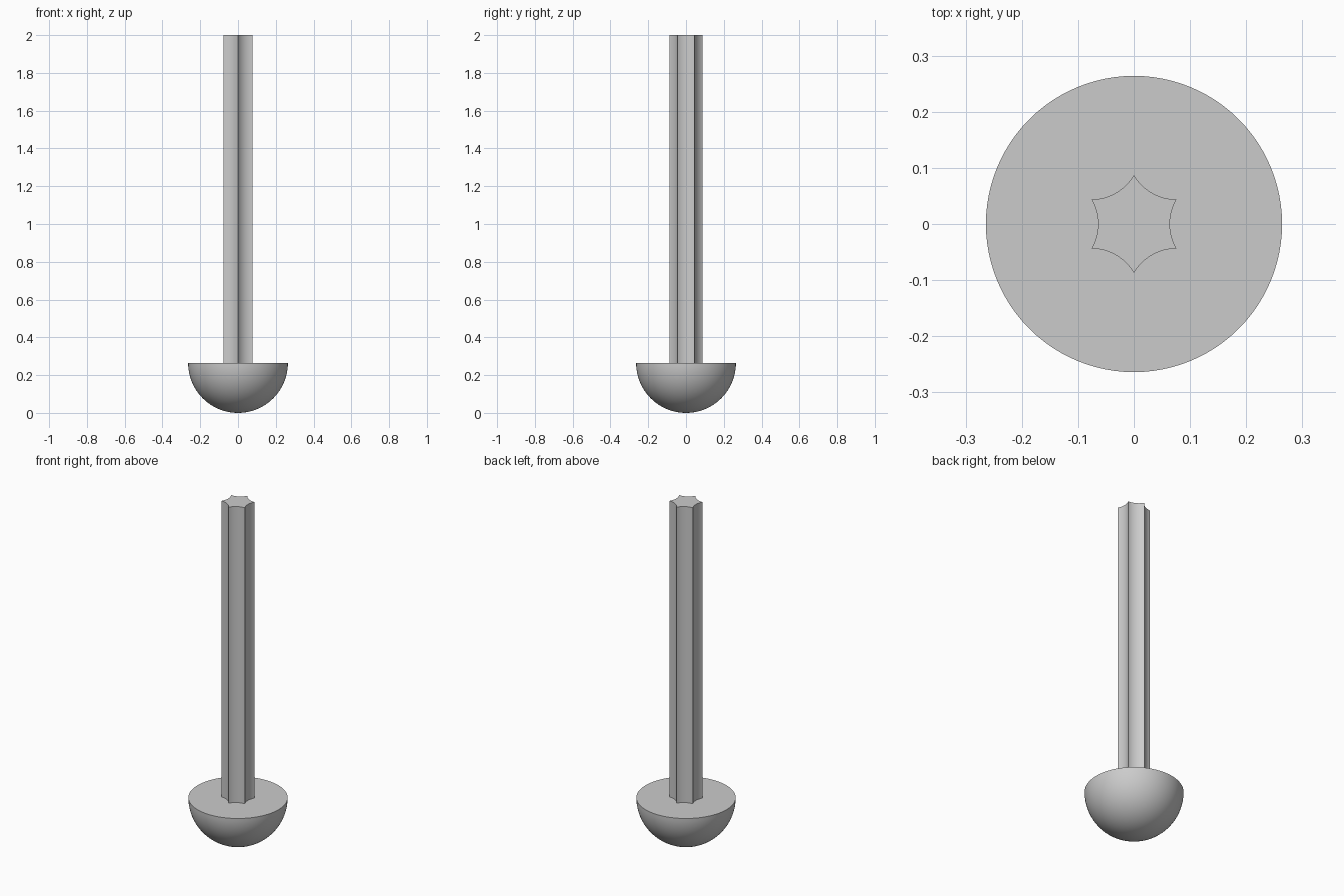
import bpy
import bmesh
from math import cos, sin, pi, radians, sqrt
from mathutils import Vector

cube = bpy.data.objects.get("Cube")
if cube:
    bpy.data.objects.remove(cube)

BASE_R = 0.264    # dome radius, also the height of its flat face
TIP_R = 0.0875    # distance from axis to shaft ridges
HEIGHT = 2.0

grey = bpy.data.materials.new("plain grey")
grey.use_nodes = True
COLOUR = (0.6, 0.6, 0.6, 1)
grey.diffuse_color = COLOUR
grey.node_tree.nodes["Principled BSDF"].inputs["Base Color"].default_value = COLOUR


def finish(bm, name):
    bmesh.ops.recalc_face_normals(bm, faces=bm.faces)
    mesh = bpy.data.meshes.new(name)
    bm.to_mesh(mesh)
    bm.free()
    obj = bpy.data.objects.new(name, mesh)
    bpy.context.collection.objects.link(obj)
    mesh.materials.append(grey)
    bpy.ops.object.select_all(action='DESELECT')
    obj.select_set(True)
    bpy.context.view_layer.objects.active = obj
    bpy.ops.object.shade_smooth_by_angle(angle=radians(30))
    return obj


# Domed base: lower half of a sphere, closed with a flat top
bm = bmesh.new()
bmesh.ops.create_uvsphere(bm, u_segments=96, v_segments=48, radius=BASE_R)
bmesh.ops.bisect_plane(bm, geom=bm.verts[:] + bm.edges[:] + bm.faces[:], dist=1e-5,
                       plane_co=(0, 0, 0), plane_no=(0, 0, 1), clear_outer=True)
rim = [e for e in bm.edges if e.is_boundary]
bmesh.ops.contextual_create(bm, geom=rim)
bmesh.ops.translate(bm, verts=bm.verts, vec=(0, 0, BASE_R))
finish(bm, "domed_base")

# Fluted shaft: six hollow arcs meeting at sharp ridges
bm = bmesh.new()
STEPS = 12
profile = []
for flute in range(6):
    a = flute * pi / 3
    centre = Vector((cos(a), sin(a), 0)) * TIP_R * sqrt(3)
    for i in range(STEPS):
        t = a + pi + pi / 6 - i / STEPS * pi / 3
        point = centre + Vector((cos(t), sin(t), 0)) * TIP_R
        profile.append(bm.verts.new((point.x, point.y, BASE_R)))
bottom = bm.faces.new(profile)
top = bmesh.ops.extrude_face_region(bm, geom=[bottom], use_keep_orig=True)
bmesh.ops.translate(bm, vec=(0, 0, HEIGHT - BASE_R),
                    verts=[v for v in top["geom"] if isinstance(v, bmesh.types.BMVert)])
finish(bm, "fluted_shaft")
